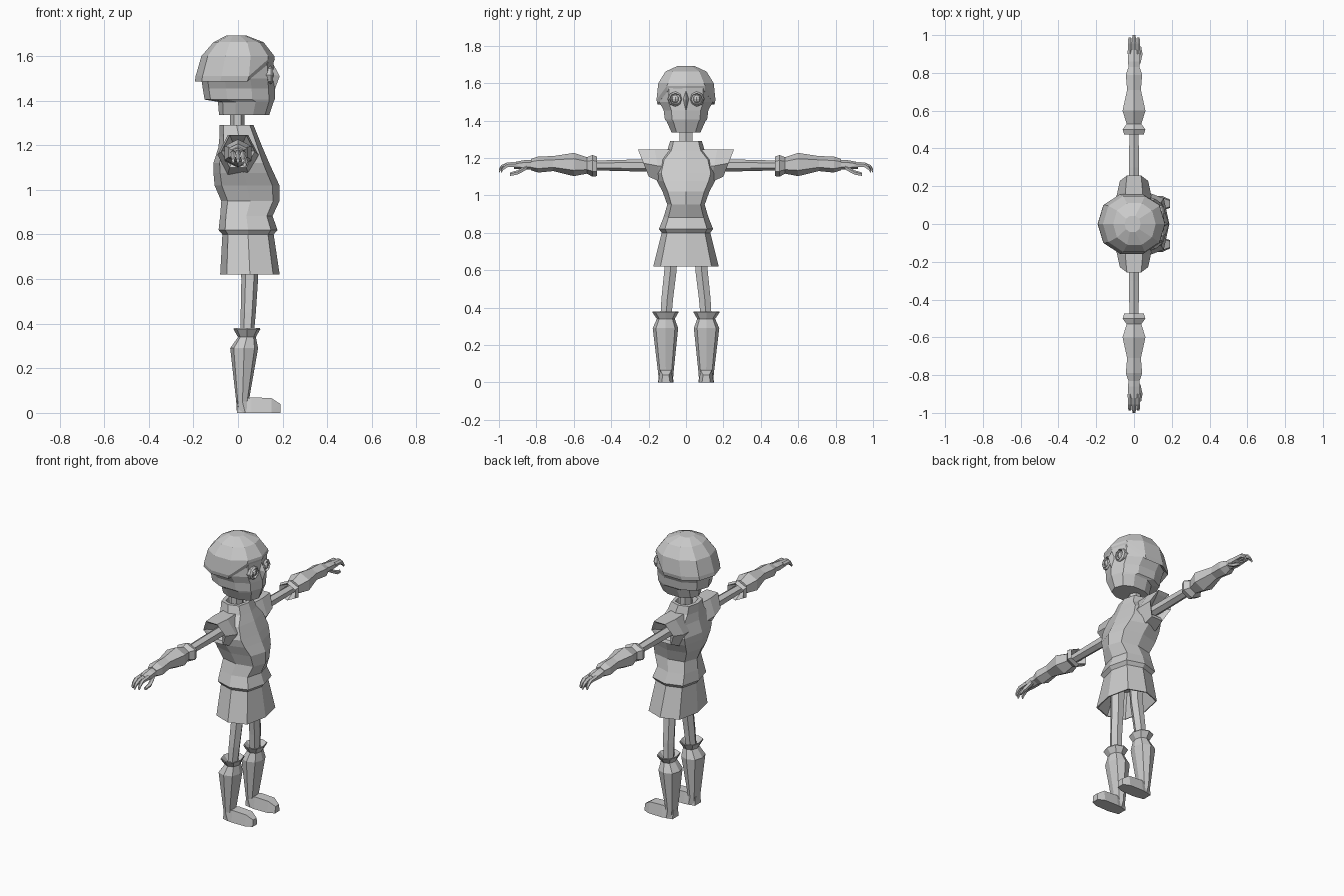
import bpy, bmesh
from math import sin, cos, pi, copysign
from mathutils import Vector


def curve(v, p):
    return copysign(abs(v) ** p, v) if abs(v) > 1e-6 else 0.0


def ring(c, u, v, n=8, p=1.0, phase=0.0):
    """Closed section about c spanned by half-axes u and v."""
    c, u, v = Vector(c), Vector(u), Vector(v)
    angles = [2 * pi * i / n + phase for i in range(n)]
    return [c + u * curve(cos(a), p) + v * curve(sin(a), p) for a in angles]


def finish(name, bm):
    bmesh.ops.recalc_face_normals(bm, faces=bm.faces[:])
    me = bpy.data.meshes.new(name)
    bm.to_mesh(me)
    bm.free()
    ob = bpy.data.objects.new(name, me)
    bpy.context.collection.objects.link(ob)
    return ob


def loft(name, rings):
    bm = bmesh.new()
    vs = [[bm.verts.new(p) for p in r] for r in rings]
    for a, b in zip(vs, vs[1:]):
        for i in range(len(a)):
            j = (i + 1) % len(a)
            bm.faces.new((a[i], a[j], b[j], b[i]))
    bm.faces.new(vs[0])
    bm.faces.new(vs[-1])
    return finish(name, bm)


def hull(name, pts):
    bm = bmesh.new()
    for p in pts:
        bm.verts.new(p)
    bmesh.ops.convex_hull(bm, input=bm.verts[:])
    return finish(name, bm)


def level(z, x0, x1, ry, yc=0, n=8, p=1.0, phase=0.0):
    """Horizontal section from its x extents and y half-width."""
    return ring(((x0 + x1) / 2, yc, z), ((x1 - x0) / 2, 0, 0), (0, ry, 0), n, p, phase)


# tunic with hollow skirt, belt pinch, chest, flat shoulders and collar
loft("tunic", [level(*r, p=0.72) for r in [
    (0.76, -0.04, 0.13, 0.11), (0.62, -0.075, 0.18, 0.168), (0.62, -0.08, 0.187, 0.175),
    (0.80, -0.07, 0.16, 0.13), (0.82, -0.087, 0.177, 0.145), (0.883, -0.08, 0.155, 0.12),
    (0.95, -0.075, 0.186, 0.10), (1.02, -0.105, 0.186, 0.125), (1.076, -0.11, 0.16, 0.155),
    (1.12, -0.11, 0.14, 0.17), (1.19, -0.088, 0.11, 0.15), (1.24, -0.083, 0.09, 0.10),
    (1.29, -0.083, 0.07, 0.085), (1.29, -0.06, 0.05, 0.065), (1.25, -0.05, 0.04, 0.05)]])
loft("neck", [level(z, -0.035, 0.03, 0.04, n=6) for z in (1.22, 1.38)])

# head, tapering to jaw and nape
loft("head", [level(*r, n=10, p=0.88) for r in [
    (1.335, -0.085, 0.14, 0.08), (1.395, -0.09, 0.16, 0.108), (1.405, -0.15, 0.165, 0.118),
    (1.455, -0.158, 0.165, 0.125), (1.50, -0.165, 0.160, 0.15), (1.58, -0.15, 0.16, 0.145)]])

# hair cap with overhanging rim that rises over the brow
cap = []
for i, r in enumerate([(1.51, -0.15, 0.14, 0.14), (1.487, -0.193, 0.155, 0.16),
                       (1.51, -0.19, 0.165, 0.165), (1.60, -0.164, 0.163, 0.155),
                       (1.662, -0.11, 0.115, 0.115), (1.693, -0.05, 0.035, 0.045)]):
    pts = level(*r, n=10, p=0.9)
    if i < 3:
        for q in pts:
            q.z += 0.075 * max(0, min(1, (q.x - 0.07) / 0.06))
    cap.append(pts)
loft("hair_cap", cap)

# beaked nose
hull("nose", [(0.155, 0, 1.57), (0.14, 0.022, 1.52), (0.14, -0.022, 1.52),
              (0.187, 0, 1.51), (0.165, 0, 1.45), (0.13, 0, 1.45)])

for s, side in ((1, "left"), (-1, "right")):
    # eye socket ring and eyeball
    y = 0.057 * s
    loft(side + "_eye_socket", [
        ring((x, y, 1.515), (0, r, 0), (0, 0, r), 8)
        for x, r in ((0.115, 0.042), (0.148, 0.04), (0.158, 0.031), (0.142, 0.027))])
    bm = bmesh.new()
    bmesh.ops.create_uvsphere(bm, u_segments=8, v_segments=6, radius=0.022)
    bmesh.ops.translate(bm, verts=bm.verts[:], vec=(0.14, y, 1.515))
    finish(side + "_eye", bm)

    # flared sleeve: top edge reaches further out than the bottom
    sleeve = []
    for y0, x, zt, zb, lean in [(0.06, 0.08, 1.245, 1.05, 0), (0.15, 0.092, 1.245, 1.07, 0.02),
                                (0.228, 0.075, 1.245, 1.10, 0.033), (0.215, 0.06, 1.23, 1.12, 0.025),
                                (0.17, 0.03, 1.19, 1.13, 0)]:
        sleeve.append(ring((0.0, s * y0, (zt + zb) / 2), (x, 0, 0),
                           (0, s * lean, (zt - zb) / 2), 6, 1, pi / 6 * 0))
        k = (sleeve[-1][1].z - (zt + zb) / 2) / ((zt - zb) / 2)
        for q in sleeve[-1]:
            q.z = (zt + zb) / 2 + (q.z - (zt + zb) / 2) / k
    loft(side + "_sleeve", sleeve)

    def along(y, rx, rz, z=1.16, x=0.0, n=6):
        return ring((x, s * y, z), (rx, 0, 0), (0, 0, rz), n, 1, pi / 2)

    # bare upper arm
    loft(side + "_upper_arm", [along(0.12, 0.03, 0.032), along(0.3, 0.03, 0.031),
                               along(0.54, 0.028, 0.025)])
    # gauntlet with open cuff, forearm bulge and wrist flare
    loft(side + "_gauntlet", [along(0.53, 0.03, 0.03), along(0.475, 0.06, 0.052, 1.155),
                              along(0.50, 0.07, 0.058, 1.158), along(0.53, 0.045, 0.044),
                              along(0.60, 0.07, 0.062, 1.165), along(0.71, 0.042, 0.04, 1.17),
                              along(0.79, 0.05, 0.043, 1.165), along(0.83, 0.034, 0.03, 1.165)])
    # palm, three drooping fingers and a thumb
    loft(side + "_palm", [along(0.80, 0.03, 0.026, 1.165), along(0.86, 0.037, 0.026, 1.163),
                          along(0.92, 0.034, 0.018, 1.16)])
    for i, x in enumerate((-0.022, 0.0, 0.022)):
        d = 0.012 * (i != 1)
        loft("%s_finger_%d" % (side, i + 1), [
            along(0.90, 0.012, 0.015, 1.165, x, 5), along(0.955, 0.011, 0.014, 1.162, x, 5),
            along(0.988 - d, 0.010, 0.014, 1.148, x, 5), along(1.0 - d, 0.007, 0.012, 1.13, x, 5)])
    loft(side + "_thumb", [along(0.85, 0.013, 0.014, 1.15, 0.022, 5),
                           along(0.90, 0.012, 0.013, 1.122, 0.034, 5),
                           along(0.94, 0.008, 0.010, 1.112, 0.03, 5)])

    # bare leg
    loft(side + "_leg", [level(z, a, b, r, s * y, 6) for z, a, b, r, y in (
        (0.78, 0.005, 0.095, 0.042, 0.08), (0.6, 0.015, 0.09, 0.038, 0.083),
        (0.45, 0.012, 0.08, 0.036, 0.1), (0.34, 0.01, 0.07, 0.034, 0.108))])
    # boot shaft with flared open cuff
    loft(side + "_boot", [level(z, a, b, r, s * y, 8, 0.85) for z, a, b, r, y in (
        (0.345, 0.01, 0.07, 0.035, 0.109), (0.38, -0.018, 0.098, 0.068, 0.11),
        (0.375, -0.02, 0.10, 0.07, 0.11), (0.34, 0.0, 0.08, 0.048, 0.108),
        (0.29, -0.035, 0.09, 0.068, 0.11), (0.05, -0.008, 0.048, 0.041, 0.108),
        (0.0, -0.005, 0.07, 0.038, 0.108))])
    # foot with rounded toe
    outline = [(-0.005, 0.03), (0.06, 0.042), (0.15, 0.04), (0.19, 0.022)]
    top = {-0.005: 0.05, 0.06: 0.07, 0.15: 0.066, 0.19: 0.04}
    hull(side + "_foot", [(x, s * 0.108 + k * w * (0.75 if z else 1), z)
                          for x, w in outline for k in (-1, 1) for z in (0, top[x])])
